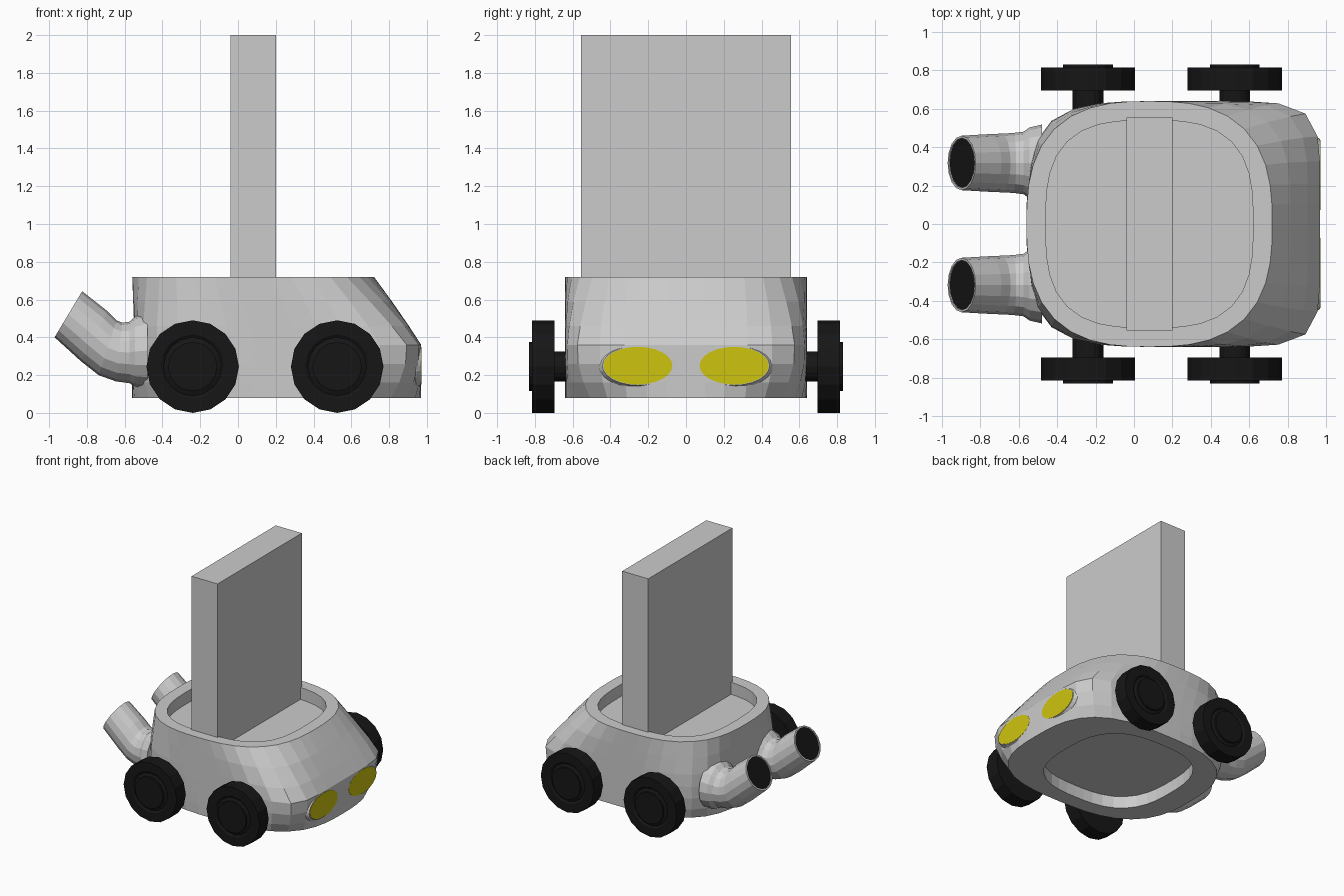
import bpy, bmesh
from math import sin, cos, pi, radians
from mathutils import Vector

if "Cube" in bpy.data.objects:
    bpy.data.objects.remove(bpy.data.objects["Cube"])


def material(name, rgb):
    m = bpy.data.materials.new(name)
    m.diffuse_color = (*rgb, 1)
    m.use_nodes = True
    m.node_tree.nodes["Principled BSDF"].inputs["Base Color"].default_value = m.diffuse_color
    return m


BLACK = material("black", (0.008, 0.008, 0.008))
YELLOW = material("yellow", (0.62, 0.55, 0.005))


def loft(name, rings, mat=None):
    """Skin a list of equal-length point rings and cap both ends."""
    bm = bmesh.new()
    loops = [[bm.verts.new(p) for p in r] for r in rings]
    n = len(loops[0])
    for a, b in zip(loops, loops[1:]):
        for i in range(n):
            j = (i + 1) % n
            bm.faces.new((a[i], a[j], b[j], b[i]))
    bm.faces.new(loops[0])
    bm.faces.new(loops[-1])
    bmesh.ops.recalc_face_normals(bm, faces=bm.faces)
    me = bpy.data.meshes.new(name)
    bm.to_mesh(me)
    bm.free()
    ob = bpy.data.objects.new(name, me)
    bpy.context.collection.objects.link(ob)
    if mat:
        me.materials.append(mat)
    return ob


def rounded_ring(z, x0, x1, b, n_back, n_front, count=40):
    """Superellipse outline with separate roundness at the back and nose."""
    c, a = (x0 + x1) / 2, (x1 - x0) / 2
    pts = []
    for i in range(count):
        t = 2 * pi * i / count
        n = n_front if cos(t) > 0 else n_back
        r = (abs(cos(t)) ** n + abs(sin(t)) ** n) ** (-1 / n)
        pts.append(Vector((c + a * r * cos(t), b * r * sin(t), z)))
    return pts


def ellipse_x(x, y, z, ry, rz, count=24):
    return [Vector((x, y + ry * cos(2 * pi * i / count), z + rz * sin(2 * pi * i / count)))
            for i in range(count)]


def pipe_ring(x, y, z, r, tilt, count=16):
    """Circle facing -x, tipped upwards by the tilt in degrees."""
    u = Vector((sin(radians(tilt)), 0, cos(radians(tilt))))
    return [Vector((x, y, z)) + u * r * sin(2 * pi * i / count)
            + Vector((0, r * cos(2 * pi * i / count), 0)) for i in range(count)]


# Body shell with a shallow tray on top and a recess underneath
loft("car_body", [
    rounded_ring(0.18, -0.36, 0.67, 0.51, 2.8, 2.8),
    rounded_ring(0.08, -0.36, 0.67, 0.51, 2.8, 2.8),
    rounded_ring(0.08, -0.56, 0.97, 0.64, 2.8, 3.0),
    rounded_ring(0.16, -0.56, 0.97, 0.64, 3.3, 4.2),
    rounded_ring(0.26, -0.555, 0.97, 0.64, 3.8, 6.0),
    rounded_ring(0.36, -0.55, 0.97, 0.64, 4.0, 6.5),
    rounded_ring(0.46, -0.55, 0.905, 0.64, 3.8, 5.2),
    rounded_ring(0.59, -0.555, 0.815, 0.64, 3.2, 3.7),
    rounded_ring(0.72, -0.56, 0.72, 0.64, 2.7, 2.7),
    rounded_ring(0.72, -0.46, 0.62, 0.54, 3.0, 3.0),
    rounded_ring(0.62, -0.46, 0.62, 0.54, 3.0, 3.0),
])

# Upright slab standing in the tray
slab = [(-0.04, -0.555), (0.20, -0.555), (0.20, 0.555), (-0.04, 0.555)]
loft("upright_slab", [[Vector((x, y, z)) for x, y in slab] for z in (0.6, 2.0)])

# Wheels: (radius, distance from the centre line), axle to hub
WHEEL = [(0.08, 0.58), (0.08, 0.695), (0.245, 0.695), (0.245, 0.815),
         (0.17, 0.815), (0.155, 0.805), (0.13, 0.815), (0.13, 0.83)]

for side, s in (("left", 1), ("right", -1)):
    for end, wx in (("rear", -0.24), ("front", 0.525)):
        loft(f"{end}_wheel_{side}", [
            [Vector((wx + r * cos(2 * pi * i / 16), s * d, 0.245 + r * sin(2 * pi * i / 16)))
             for i in range(16)] for r, d in WHEEL], BLACK)

    # Headlight with a raised body-coloured lip
    y = 0.255 * s
    loft(f"headlight_lip_{side}", [
        ellipse_x(0.88, y, 0.25, 0.215, 0.125),
        ellipse_x(0.945, y, 0.25, 0.205, 0.118),
        ellipse_x(0.968, y, 0.25, 0.188, 0.104)])
    loft(f"headlight_{side}", [
        ellipse_x(0.93, y, 0.25, 0.183, 0.1),
        ellipse_x(0.971, y, 0.25, 0.183, 0.1)], YELLOW)

    # Exhaust pipe: flared base, bent upwards, hollow end
    y = 0.318 * s
    loft(f"exhaust_pipe_{side}", [
        pipe_ring(-0.48, y, 0.33, 0.20, 0),
        pipe_ring(-0.545, y, 0.325, 0.185, 0),
        pipe_ring(-0.575, y, 0.32, 0.163, 0),
        pipe_ring(-0.63, y, 0.322, 0.156, 6),
        pipe_ring(-0.69, y, 0.345, 0.153, 18),
        pipe_ring(-0.76, y, 0.405, 0.150, 28),
        pipe_ring(-0.898, y, 0.522, 0.142, 31),
        pipe_ring(-0.898, y, 0.522, 0.130, 31),
        pipe_ring(-0.88, y, 0.511, 0.128, 31)])
    loft(f"exhaust_opening_{side}", [
        pipe_ring(-0.87, y, 0.505, 0.129, 31),
        pipe_ring(-0.893, y, 0.519, 0.129, 31)], BLACK)
